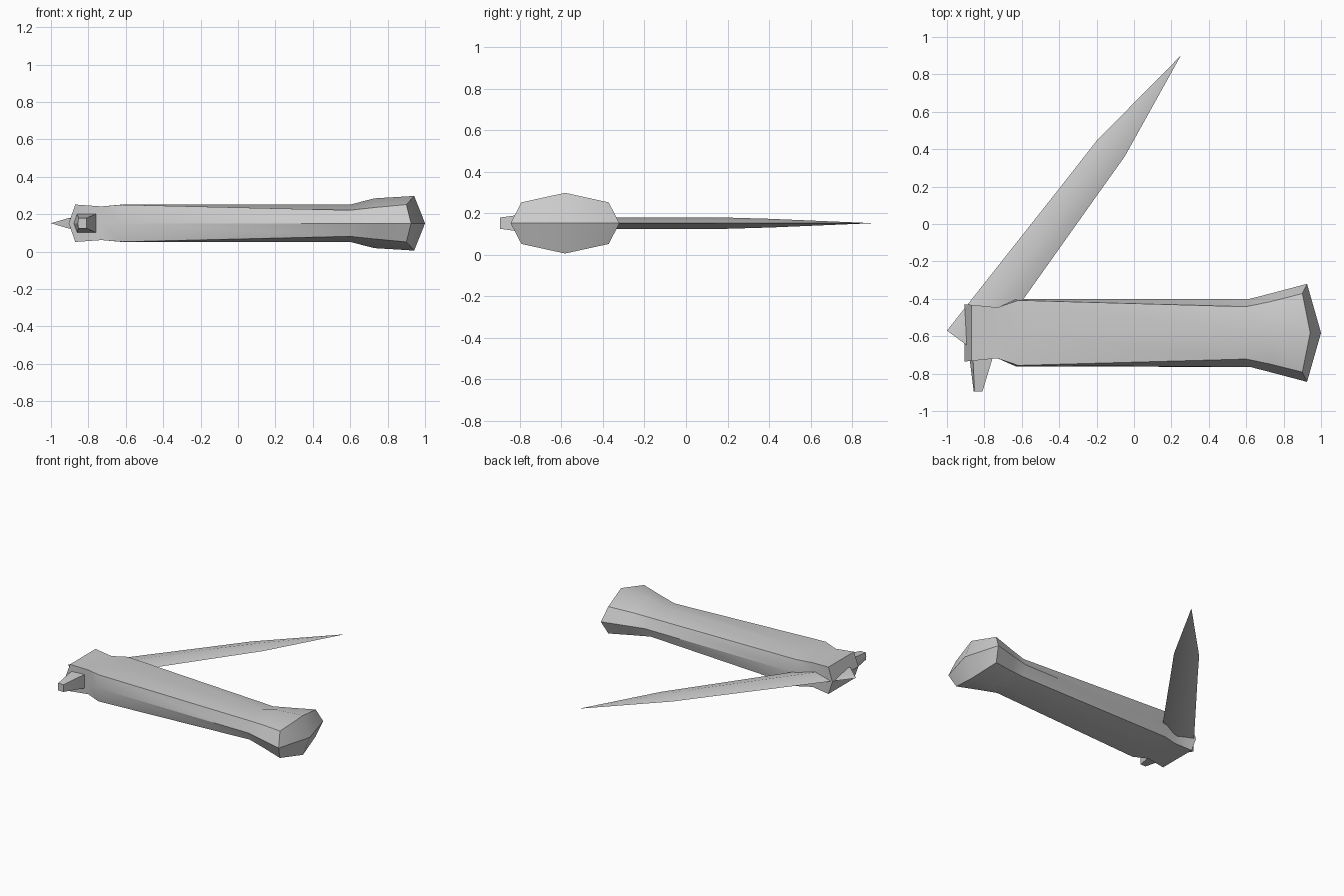
import bpy, math

if "Cube" in bpy.data.objects:
    bpy.data.objects.remove(bpy.data.objects["Cube"])


def loft(name, rings, start_tip=None, end_tip=None):
    """Skin a list of equal-length rings; close each end flat or to a point."""
    n = len(rings[0])
    verts = [p for r in rings for p in r]
    faces = []
    for k in range(len(rings) - 1):
        a, b = k * n, (k + 1) * n
        for i in range(n):
            j = (i + 1) % n
            faces.append((a + i, a + j, b + j, b + i))
    last = (len(rings) - 1) * n
    for base, tip in ((0, start_tip), (last, end_tip)):
        if tip is None:
            faces.append(tuple(range(base, base + n)))
        else:
            verts.append(tip)
            t = len(verts) - 1
            faces += [(base + i, base + (i + 1) % n, t) for i in range(n)]
    me = bpy.data.meshes.new(name)
    me.from_pydata(verts, [], faces)
    ob = bpy.data.objects.new(name, me)
    bpy.context.collection.objects.link(ob)
    bpy.ops.object.select_all(action='DESELECT')
    ob.select_set(True)
    bpy.context.view_layer.objects.active = ob
    bpy.ops.object.mode_set(mode='EDIT')
    bpy.ops.mesh.select_all(action='SELECT')
    bpy.ops.mesh.normals_make_consistent(inside=False)
    bpy.ops.object.mode_set(mode='OBJECT')
    bpy.ops.object.shade_smooth_by_angle(angle=math.radians(30))
    return ob


# Handle: eight-sided sections (corner, side middle, top middle)
CY, CZ = -0.582, 0.152


def section(corner, side, top):
    (xc, yc, zc), (xs, ys), (xt, zt) = corner, side, top
    return [(xc, CY + yc, CZ + zc), (xt, CY, CZ + zt), (xc, CY - yc, CZ + zc),
            (xs, CY - ys, CZ), (xc, CY - yc, CZ - zc), (xt, CY, CZ - zt),
            (xc, CY + yc, CZ - zc), (xs, CY + ys, CZ)]


loft("handle", [
    section((-0.87, 0.15, 0.10), (-0.905, 0.153), (-0.87, 0.10)),
    section((-0.73, 0.136, 0.09), (-0.73, 0.136), (-0.73, 0.09)),
    section((-0.62, 0.174, 0.099), (-0.63, 0.18), (-0.62, 0.10)),
    section((0.60, 0.14, 0.07), (0.62, 0.182), (0.60, 0.10)),
    section((0.73, 0.167, 0.084), (0.74, 0.213), (0.73, 0.133)),
    section((0.90, 0.21, 0.10), (0.925, 0.262), (0.942, 0.146)),
], start_tip=(-0.905, CY, CZ), end_tip=(1.0, CY, CZ))


# Blade: thin diamond sections running diagonally to a point
def diamond(left, right, half):
    mx, my = (left[0] + right[0]) / 2, (left[1] + right[1]) / 2
    return [(*left, CZ), (mx, my, CZ + half), (*right, CZ), (mx, my, CZ - half)]


loft("blade", [
    diamond((-1.0, -0.57), (-0.81, -0.71), 0.028),
    diamond((-0.36, 0.24), (-0.20, 0.15), 0.027),
    diamond((-0.20, 0.445), (-0.05, 0.36), 0.021),
], end_tip=(0.25, 0.90, CZ))


# Small tapered stud on the front of the pivot end
def stud_ring(y, x0, x1, half, bulge):
    return [(x0, y, CZ - half), (x1, y, CZ - half), (x1, y, CZ + half),
            (x0, y, CZ + half), (x0 - bulge, y, CZ)]


loft("stud", [
    stud_ring(-0.60, -0.87, -0.74, 0.055, 0.015),
    stud_ring(-0.73, -0.86, -0.76, 0.05, 0.018),
    stud_ring(-0.895, -0.853, -0.81, 0.027, 0.004),
])
